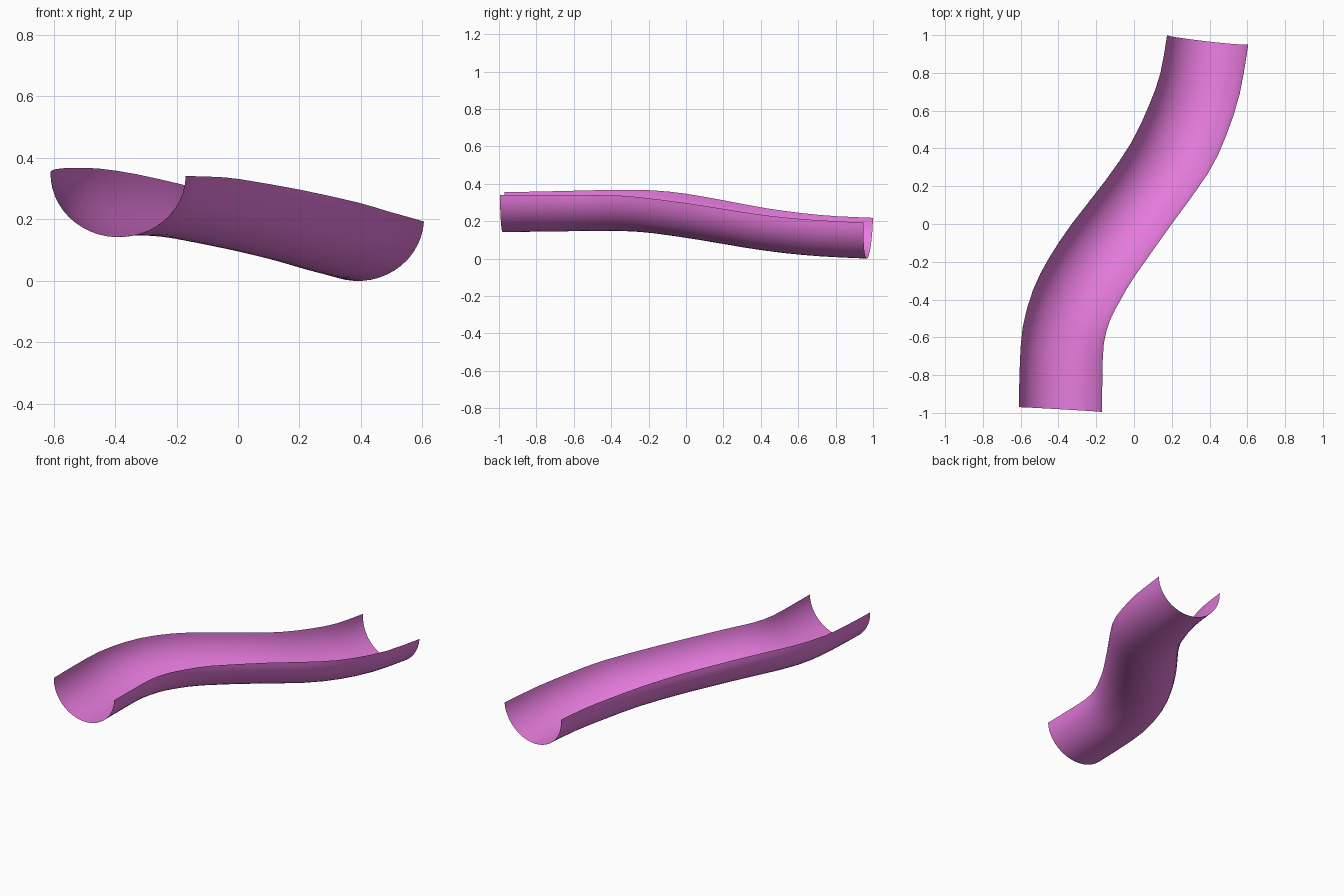
import bpy, bmesh, math
from mathutils import Vector

if "Cube" in bpy.data.objects:
    bpy.data.objects.remove(bpy.data.objects["Cube"])

# Left and right rim positions at stations along the chute
STATIONS = [
    ((-0.61, -0.97, 0.358), (-0.17, -0.995, 0.344)),
    ((-0.605, -0.76, 0.362), (-0.167, -0.80, 0.344)),
    ((-0.59, -0.55, 0.367), (-0.16, -0.635, 0.344)),
    ((-0.535, -0.35, 0.371), (-0.127, -0.51, 0.343)),
    ((-0.45, -0.18, 0.368), (-0.07, -0.40, 0.341)),
    ((-0.33, 0.0, 0.350), (0.005, -0.275, 0.334)),
    ((-0.155, 0.225, 0.310), (0.20, 0.0, 0.300)),
    ((-0.015, 0.43, 0.272), (0.39, 0.265, 0.258)),
    ((0.08, 0.63, 0.245), (0.485, 0.46, 0.230)),
    ((0.14, 0.80, 0.230), (0.56, 0.69, 0.209)),
    ((0.175, 1.0, 0.221), (0.605, 0.95, 0.196)),
]
SIDES, SUB, DEPTH = 24, 2, 0.206


def smooth_path(pts):
    """Catmull-Rom interpolation through the points."""
    p = [Vector(q) for q in pts]
    p = [2 * p[0] - p[1]] + p + [2 * p[-1] - p[-2]]
    out = []
    for i in range(1, len(p) - 2):
        a, b, c, d = p[i - 1:i + 3]
        for k in range(SUB):
            t = k / SUB
            out.append(0.5 * (2 * b + (c - a) * t + (2 * a - 5 * b + 4 * c - d) * t * t
                              + (3 * b - a - 3 * c + d) * t ** 3))
    return out + [p[-2]]


left = smooth_path([s[0] for s in STATIONS])
right = smooth_path([s[1] for s in STATIONS])
mid = [(a + b) / 2 for a, b in zip(left, right)]

# Half-round trough swept between the rims
bm = bmesh.new()
rows = []
for i, c in enumerate(mid):
    side = (right[i] - left[i]) / 2
    tangent = mid[min(i + 1, len(mid) - 1)] - mid[max(i - 1, 0)]
    down = tangent.cross(side).normalized() * DEPTH
    if down.z > 0:
        down.negate()
    rows.append([bm.verts.new(c - side * math.cos(math.pi * j / SIDES)
                              + down * math.sin(math.pi * j / SIDES))
                 for j in range(SIDES + 1)])
for r0, r1 in zip(rows, rows[1:]):
    for j in range(SIDES):
        bm.faces.new((r0[j], r0[j + 1], r1[j + 1], r1[j])).smooth = True

# Stand the chute on the ground
lowest = min(v.co.z for v in bm.verts)
for v in bm.verts:
    v.co.z -= lowest

mesh = bpy.data.meshes.new("slide_chute")
bm.to_mesh(mesh)
bm.free()
chute = bpy.data.objects.new("slide_chute", mesh)
bpy.context.collection.objects.link(chute)

# Pink plastic
mat = bpy.data.materials.new("pink_plastic")
mat.diffuse_color = (0.8, 0.2, 0.73, 1)
mat.use_nodes = True
mat.node_tree.nodes["Principled BSDF"].inputs["Base Color"].default_value = mat.diffuse_color
mesh.materials.append(mat)
